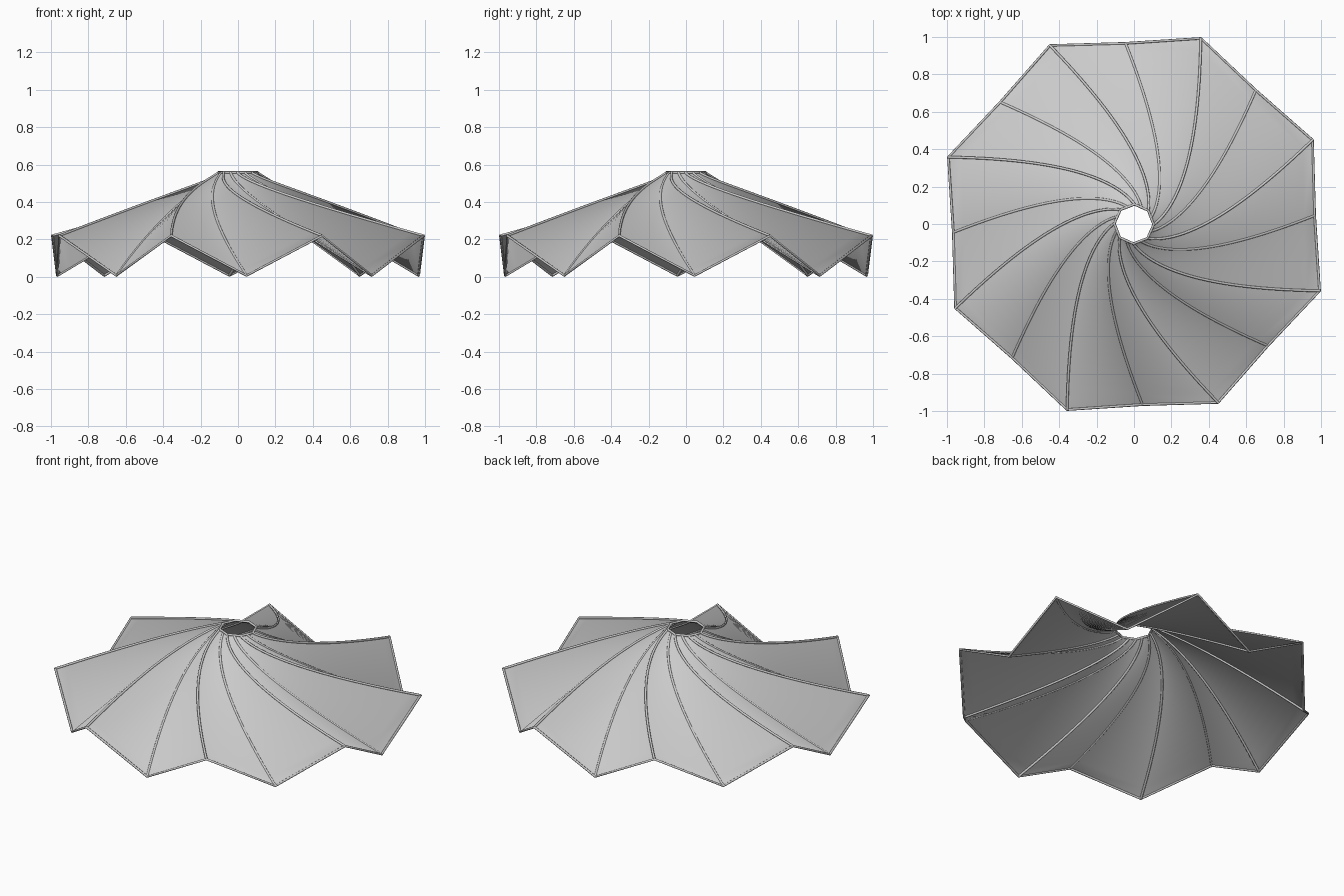
import bpy
import bmesh
from math import radians, cos, sin, log

cube = bpy.data.objects.get("Cube")
if cube:
    bpy.data.objects.remove(cube, do_unlink=True)

LOBES = 8
STEPS = 36          # rings from the hub to the rim
WIRE = 0.007        # radius of the edging rods
HUB_Z, RIM_Z = 0.558, 0.22
DROP = 0.213        # depth of a valley below the ridges at the rim
RIDGE = dict(hub=0.105, rim=1.055, start=-109.8, drop=0)
VALLEY = dict(hub=0.097, rim=0.967, start=-87.3, drop=DROP)


def fold_point(fold, lobe, s):
    """Point on a swirling, sagging fold line, s = 0 at the hub and 1 at the rim."""
    r = fold["hub"] * (fold["rim"] / fold["hub"]) ** s
    out = (r - fold["hub"]) / (fold["rim"] - fold["hub"])
    z = HUB_Z + (RIM_Z - HUB_Z) * out ** 0.82 - fold["drop"] * out ** 1.1
    turn = log(fold["rim"] / r)
    a = radians(fold["start"] + lobe * 360 / LOBES - 19.5 * turn - 5 * turn ** 2)
    return r * cos(a), r * sin(a), z


def add_rod(name, points, closed=False):
    """Thin round rod through the points."""
    curve = bpy.data.curves.new(name, "CURVE")
    curve.dimensions = "3D"
    curve.bevel_depth = WIRE
    curve.bevel_resolution = 2
    curve.use_fill_caps = True
    spline = curve.splines.new("POLY")
    spline.points.add(len(points) - 1)
    for target, p in zip(spline.points, points):
        target.co = (*p, 1)
    spline.use_cyclic_u = closed
    bpy.context.collection.objects.link(bpy.data.objects.new(name, curve))


folds = [(f, k) for k in range(LOBES) for f in (RIDGE, VALLEY)]
lines = [[fold_point(f, k, i / STEPS) for i in range(STEPS + 1)] for f, k in folds]

# Pleated swirling sheet, open at the hub
bm = bmesh.new()
columns = [[bm.verts.new(p) for p in line] for line in lines]
for i, left in enumerate(columns):
    right = columns[(i + 1) % len(columns)]
    for j in range(STEPS):
        bm.faces.new((left[j], left[j + 1], right[j + 1], right[j]))
for face in bm.faces:
    face.smooth = True
mesh = bpy.data.meshes.new("pleated_canopy")
bm.to_mesh(mesh)
bm.free()
bpy.context.collection.objects.link(bpy.data.objects.new("pleated_canopy", mesh))

# Rods along every ridge and valley
for (fold, lobe), line in zip(folds, lines):
    kind = "ridge_rod" if fold is RIDGE else "valley_rod"
    add_rod(f"{kind}_{lobe + 1}", line)

# Rods around the hub opening and the outer rim
add_rod("hub_ring", [line[0] for line in lines], closed=True)
add_rod("rim_rod", [line[-1] for line in lines], closed=True)
